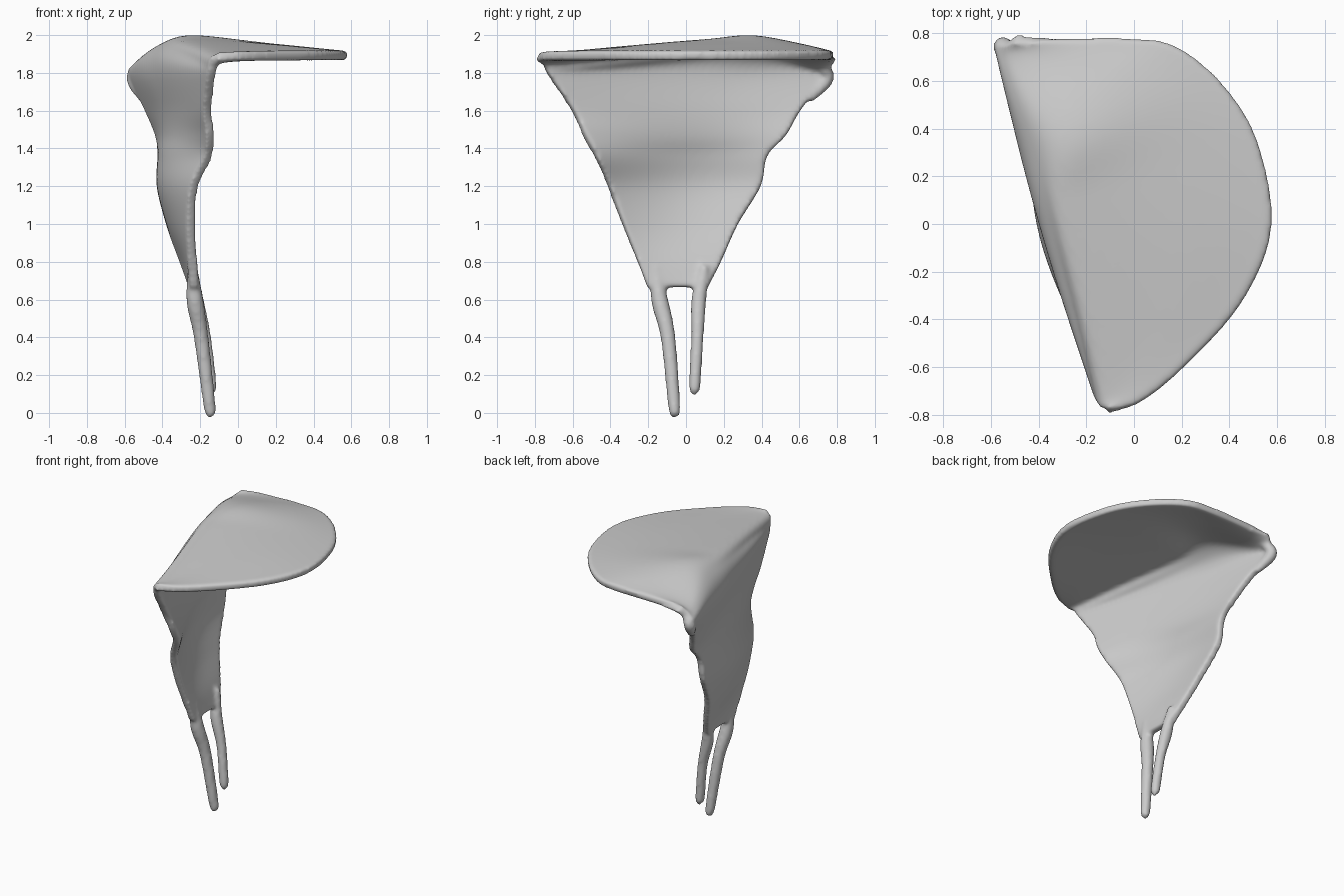
import bpy, bmesh
from math import sin, pi
from mathutils import Vector

if "Cube" in bpy.data.objects:
    bpy.data.objects.remove(bpy.data.objects["Cube"])

COLS = 45


def catmull(pts, n):
    # smooth curve through pts, n steps per span
    p = [2 * pts[0] - pts[1]] + pts + [2 * pts[-1] - pts[-2]]
    out = []
    for a, b, c, d in zip(p, p[1:], p[2:], p[3:]):
        for k in range(n):
            t = k / n
            out.append(b + (c - a) * (t / 2) + (2 * a - 5 * b + 4 * c - d) * (t * t / 2)
                       + (3 * b - a - 3 * c + d) * (t ** 3 / 2))
    return out + [pts[-1]]


def resample(pts):
    # evenly spaced points along the smooth curve
    c = catmull([Vector(p) for p in pts], 12)
    s = [0]
    for a, b in zip(c, c[1:]):
        s.append(s[-1] + (b - a).length)
    out, j = [], 0
    for i in range(COLS):
        d = s[-1] * i / (COLS - 1)
        while j < len(c) - 2 and s[j + 1] < d:
            j += 1
        out.append(c[j].lerp(c[j + 1], min(1, (d - s[j]) / (s[j + 1] - s[j]))))
    return out


def between(r1, r2, f, push, power):
    # row between two rows, pushed out most near the middle
    return [a.lerp(b, f) + Vector(push) * sin(pi * (i / (COLS - 1)) ** power)
            for i, (a, b) in enumerate(zip(r1, r2))]


def curtain_row(z, xf, yf, xb, yb, bow, lift=0):
    # straight row from front edge to back edge, bowed towards -x
    line = [(Vector((xf, yf, z))).lerp(Vector((xb, yb, z)), i / (COLS - 1)) for i in range(COLS)]
    return between(line, line, 0, (-bow, 0, lift), 1)


# Cap: outer rim, a domed ridge above the fold, rows around them
rim = resample([(x, y, 1.89) for x, y in (
    (-.11, -.785), (.02, -.75), (.2, -.608), (.45, -.33), (.575, -.02), (.525, .32), (.4, .55),
    (.2, .73), (0, .775), (-.5, .775))])
ridge = resample([(-.125, -.765, 1.86), (-.18, -.35, 1.91), (-.25, .1, 1.952),
                  (-.28, .4, 1.966), (-.54, .755, 1.83)])
hinge = curtain_row(1.785, -.14, -.725, -.56, .745, .025, .03)

# Curtain: z, front x y, back x y, bow
grid = [rim, between(rim, ridge, .5, (0, 0, .012), 1), ridge,
        between(ridge, hinge, .5, (-.04, 0, .03), 2), hinge,
        curtain_row(1.6, -.16, -.6, -.47, .605, .03),
        curtain_row(1.47, -.145, -.54, -.415, .53, .06),
        curtain_row(1.36, -.155, -.48, -.4, .43, .08),
        curtain_row(1.2, -.23, -.41, -.4, .395, .065),
        curtain_row(1.0, -.248, -.335, -.355, .275, .03),
        curtain_row(.8, -.24, -.255, -.285, .185, 0),
        curtain_row(.665, -.23, -.205, -.235, .115, 0)]

# Membrane: the rows joined into one sheet
bm = bmesh.new()
v = [[bm.verts.new(p) for p in catmull([g[i] for g in grid], 5)] for i in range(COLS)]
for a, b in zip(v, v[1:]):
    for k in range(len(a) - 1):
        bm.faces.new((a[k], a[k + 1], b[k + 1], b[k]))
bmesh.ops.recalc_face_normals(bm, faces=bm.faces)
me = bpy.data.meshes.new("membrane")
bm.to_mesh(me)
bm.free()
leaf = bpy.data.objects.new("membrane", me)
bpy.context.collection.objects.link(leaf)
sol = leaf.modifiers.new("thickness", 'SOLIDIFY')
sol.thickness, sol.offset = .052, 0


# Cords: tapering tubes given as x, y, z, radius
def cord(name, pts):
    cu = bpy.data.curves.new(name, 'CURVE')
    cu.dimensions = '3D'
    cu.bevel_depth, cu.bevel_resolution, cu.use_fill_caps = 1, 4, True
    path = catmull([Vector(p) for p in pts], 6)
    sp = cu.splines.new('POLY')
    sp.points.add(len(path) - 1)
    for pt, q in zip(sp.points, path):
        pt.co, pt.radius = (q.x, q.y, q.z, 1), q.w
    ob = bpy.data.objects.new(name, cu)
    bpy.context.collection.objects.link(ob)
    return ob


parts = [leaf,
         cord("front_cord", [(-.24, -.16, .78, .024), (-.229, -.14, .6, .046),
                             (-.195, -.095, .4, .04), (-.15, -.062, .03, .033),
                             (-.15, -.06, .005, .02)]),
         cord("back_cord", [(-.24, .1, .78, .024), (-.222, .068, .6, .041),
                            (-.175, .06, .4, .034), (-.145, .046, .145, .032),
                            (-.145, .045, .115, .02)]),
         cord("corner_nub", [(-.5, .72, 1.85, .025), (-.552, .745, 1.77, .04),
                             (-.5, .65, 1.66, .025)])]

# Fuse the parts into one smooth skin
for o in parts:
    o.select_set(True)
bpy.context.view_layer.objects.active = leaf
bpy.ops.object.convert(target='MESH')
bpy.ops.object.join()
leaf = bpy.context.object
leaf.name = "leaf_with_cords"
rem = leaf.modifiers.new("fuse", 'REMESH')
rem.mode, rem.voxel_size, rem.use_smooth_shade = 'VOXEL', .012, True
sm = leaf.modifiers.new("soften", 'SMOOTH')
sm.factor, sm.iterations = .5, 10
